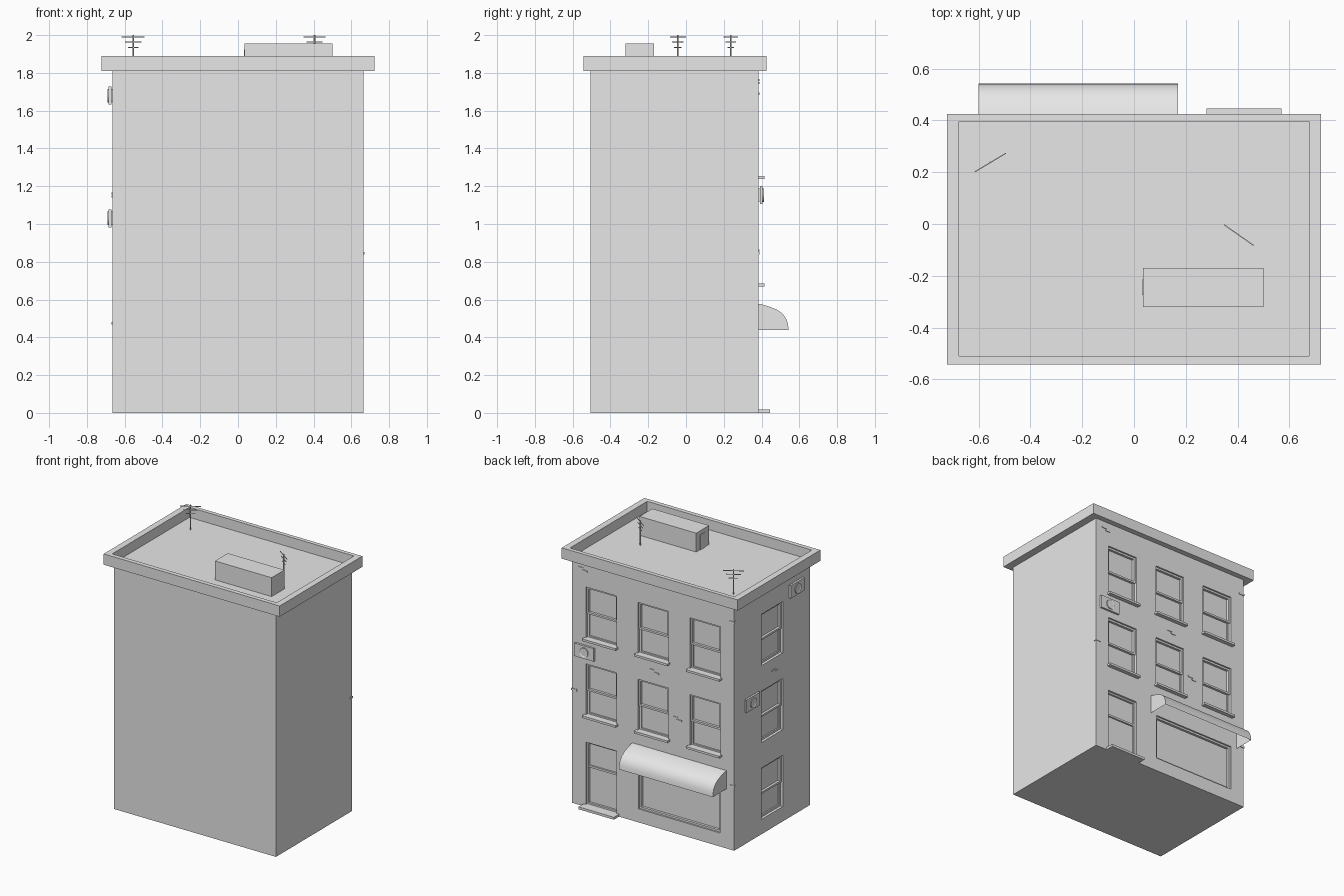
import bpy, bmesh, math
from mathutils import Matrix, Vector

if "Cube" in bpy.data.objects:
    bpy.data.objects.remove(bpy.data.objects["Cube"])

grey = bpy.data.materials.new("plain_grey")
grey.use_nodes = True
grey.diffuse_color = (0.8, 0.8, 0.8, 1)
grey.node_tree.nodes["Principled BSDF"].inputs["Base Color"].default_value = (0.8, 0.8, 0.8, 1)

HALF_X, FRONT, BACK, TOP = 0.665, -0.505, 0.385, 1.81


def finish(bm, name):
    bmesh.ops.recalc_face_normals(bm, faces=bm.faces)
    mesh = bpy.data.meshes.new(name)
    bm.to_mesh(mesh)
    bm.free()
    mesh.materials.append(grey)
    ob = bpy.data.objects.new(name, mesh)
    bpy.context.scene.collection.objects.link(ob)
    return ob


def add_box(bm, lo, hi):
    lo, hi = Vector(lo), Vector(hi)
    m = Matrix.Translation((lo + hi) / 2) @ Matrix.Diagonal((*(hi - lo), 1))
    return bmesh.ops.create_cube(bm, size=1, matrix=m)["verts"]


# Wall coordinates: u along the wall, d outward, z up
def back_wall(u, d, z):
    return Vector((u, BACK + d, z))


def side_wall(u, d, z):
    return Vector((-HALF_X - d, u, z))


def wall_box(bm, wall, u0, u1, d0, d1, z0, z1):
    a, b = wall(u0, d0, z0), wall(u1, d1, z1)
    add_box(bm, [min(p) for p in zip(a, b)], [max(p) for p in zip(a, b)])


def frame(bm, wall, u0, u1, z0, z1, d0, d1, w):
    wall_box(bm, wall, u0, u0 + w, d0, d1, z0, z1)
    wall_box(bm, wall, u1 - w, u1, d0, d1, z0, z1)
    wall_box(bm, wall, u0 + w, u1 - w, d0, d1, z0, z0 + w)
    wall_box(bm, wall, u0 + w, u1 - w, d0, d1, z1 - w, z1)


cutter = bmesh.new()
DEPTH = 0.03


def cut(wall, u0, u1, z0, z1):
    wall_box(cutter, wall, u0, u1, -DEPTH, 0.05, z0, z1)


# Sash windows, with sills on the back wall
def window(name, wall, u, z0, sill):
    u0, u1, z1 = u - 0.125, u + 0.125, z0 + 0.38
    mid = (z0 + z1) / 2
    cut(wall, u0, u1, z0, z1)
    bm = bmesh.new()
    frame(bm, wall, u0, u1, mid - 0.012, z1, -DEPTH, -0.012, 0.014)
    frame(bm, wall, u0, u1, z0, mid + 0.002, -DEPTH, -0.02, 0.014)
    if sill:
        wall_box(bm, wall, u0 - 0.012, u1 + 0.012, -DEPTH, 0.03, z0 - 0.012, z0 + 0.004)
    finish(bm, name)


for row, z in enumerate((1.25, 0.68)):
    for col, x in enumerate((0.426, 0, -0.426)):
        window(f"back_window_{row}_{col}", back_wall, x, z, True)
for row, z in enumerate((1.25, 0.68, 0.11)):
    window(f"side_window_{row}", side_wall, -0.06, z, False)

# Door
cut(back_wall, 0.301, 0.551, 0.018, 0.48)
bm = bmesh.new()
frame(bm, back_wall, 0.301, 0.551, 0.018, 0.48, -DEPTH, -0.015, 0.012)
wall_box(bm, back_wall, 0.313, 0.539, -DEPTH, -0.018, 0.29, 0.305)
finish(bm, "door_frame")

# Shop window
cut(back_wall, -0.55, 0.12, 0.1, 0.44)
bm = bmesh.new()
frame(bm, back_wall, -0.55, 0.12, 0.1, 0.44, -DEPTH, -0.012, 0.014)
finish(bm, "shop_window_frame")

# Door step
bm = bmesh.new()
wall_box(bm, back_wall, 0.28, 0.57, -0.01, 0.06, 0, 0.018)
finish(bm, "door_step")

# Building body with openings cut out
openings = finish(cutter, "opening_cutter")
openings.hide_render = True
openings.hide_set(True)
bm = bmesh.new()
add_box(bm, (-HALF_X, FRONT, 0), (HALF_X, BACK, TOP))
body = finish(bm, "building_body")
mod = body.modifiers.new("openings", "BOOLEAN")
mod.operation, mod.solver, mod.object = "DIFFERENCE", "EXACT", openings

# Cornice with sunken roof floor
bm = bmesh.new()
add_box(bm, (-0.722, -0.543, TOP), (0.722, 0.425, 1.89))
bm.faces.ensure_lookup_table()
roof = max(bm.faces, key=lambda f: f.calc_center_median().z)
bmesh.ops.inset_region(bm, faces=[roof], thickness=0.03)
for v in roof.verts:
    v.co.x = math.copysign(0.675, v.co.x)
    v.co.y = 0.395 if v.co.y > 0 else -0.51
floor = bmesh.ops.extrude_face_region(bm, geom=[roof])
for v in floor["geom"]:
    if isinstance(v, bmesh.types.BMVert):
        v.co.z = TOP + 0.005
bmesh.ops.delete(bm, geom=[roof], context="FACES")
finish(bm, "cornice")

# Roof hut with a door on its end
bm = bmesh.new()
add_box(bm, (0.035, -0.32, TOP), (0.5, -0.17, 1.955))
finish(bm, "roof_hut")
bm = bmesh.new()
add_box(bm, (0.031, -0.275, TOP), (0.036, -0.215, 1.925))
finish(bm, "roof_hut_door")


# Roof aerials
def aerial(name, x, y, angle):
    bm = bmesh.new()
    add_box(bm, (-0.003, -0.003, TOP), (0.003, 0.003, 2))
    for z, half in ((1.99, 0.07), (1.963, 0.05), (1.935, 0.032)):
        add_box(bm, (-half, -0.002, z - 0.002), (half, 0.002, z + 0.002))
    bmesh.ops.rotate(bm, verts=bm.verts, matrix=Matrix.Rotation(math.radians(angle), 3, "Z"))
    bmesh.ops.translate(bm, verts=bm.verts, vec=(x, y, 0))
    finish(bm, name)


aerial("aerial_back", -0.555, 0.237, 31)
aerial("aerial_front", 0.405, -0.043, -35)


# Air conditioners with round fan rims
def air_conditioner(name, wall, u, z):
    bm = bmesh.new()
    wall_box(bm, wall, u - 0.065, u + 0.065, 0, 0.007, z - 0.035, z + 0.035)
    wall_box(bm, wall, u - 0.08, u + 0.08, 0.006, 0.021, z - 0.048, z + 0.048)
    axis = wall(0, 1, 0) - wall(0, 0, 0)
    turn = axis.to_track_quat("Z", "Y").to_matrix().to_4x4()
    place = Matrix.Translation(wall(u, 0.022, z)) @ turn
    start = len(bm.faces)
    bmesh.ops.create_cone(bm, cap_ends=True, segments=16, radius1=0.036, radius2=0.036,
                          depth=0.01, matrix=place)
    bm.faces.ensure_lookup_table()
    cap = max(bm.faces[start:], key=lambda f: f.calc_center_median().dot(axis))
    bmesh.ops.inset_region(bm, faces=[cap], thickness=0.006)
    bmesh.ops.translate(bm, verts=cap.verts, vec=axis * -0.004)
    finish(bm, name)


air_conditioner("air_conditioner_back", back_wall, 0.553, 1.153)
air_conditioner("air_conditioner_low", side_wall, 0.19, 1.03)
air_conditioner("air_conditioner_high", side_wall, -0.33, 1.68)


# Raised bricks
def bricks(name, wall, u, z):
    bm = bmesh.new()
    wall_box(bm, wall, u - 0.035, u + 0.005, -0.002, 0.004, z - 0.015, z - 0.003)
    wall_box(bm, wall, u - 0.005, u + 0.035, -0.002, 0.004, z + 0.001, z + 0.013)
    finish(bm, name)


for i, (wall, u, z) in enumerate(((back_wall, 0.575, 1.755), (back_wall, -0.012, 1.153),
                                  (back_wall, -0.2, 0.853), (side_wall, -0.095, 1.155))):
    bricks(f"raised_bricks_{i}", wall, u, z)
for i, (side, z) in enumerate(((1, 0.845), (-1, 1.69), (-1, 0.475))):
    bm = bmesh.new()
    xs = sorted((side * 0.625, side * 0.669))
    add_box(bm, (xs[0], 0.365, z - 0.007), (xs[1], 0.389, z + 0.007))
    finish(bm, f"corner_brick_{i}")

# Awning: curved open-bottomed shell with end panels
bm = bmesh.new()
curve = [(BACK, 0.577), (0.4, 0.575), (0.44, 0.563), (0.48, 0.547), (0.51, 0.527),
         (0.53, 0.5), (0.54, 0.47), (0.543, 0.44)]
rings = [[bm.verts.new((x, y, z)) for y, z in curve] for x in (-0.6, 0.17)]
for i in range(len(curve) - 1):
    bm.faces.new((rings[0][i], rings[0][i + 1], rings[1][i + 1], rings[1][i]))
for ring in rings:
    bm.faces.new(ring + [bm.verts.new((ring[0].co.x, BACK, 0.44))])
awning = finish(bm, "awning")
bpy.ops.object.select_all(action="DESELECT")
awning.select_set(True)
bpy.context.view_layer.objects.active = awning
bpy.ops.object.shade_smooth_by_angle(angle=math.radians(40))
